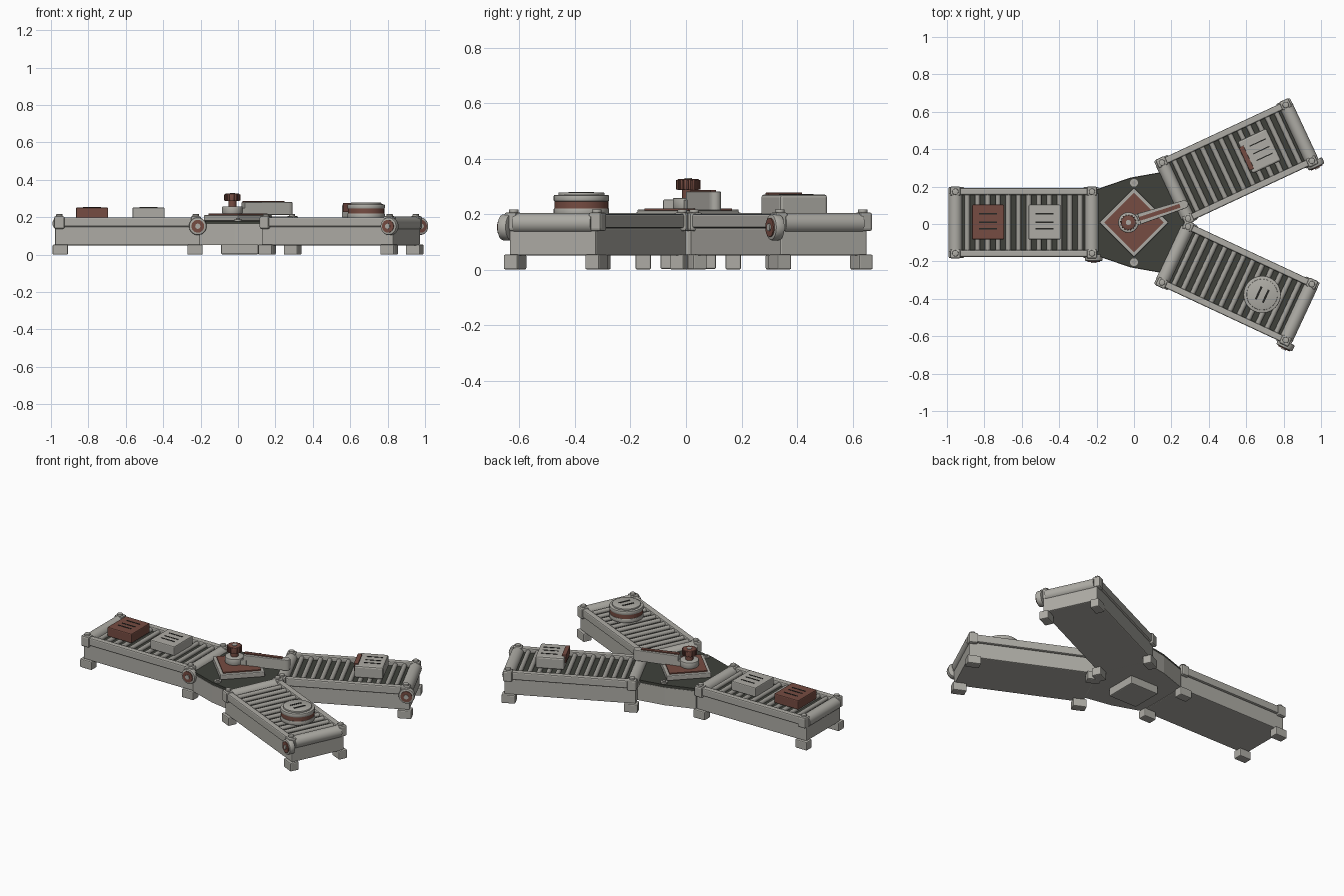
import bpy, bmesh, math
from mathutils import Matrix, Vector

if "Cube" in bpy.data.objects:
    bpy.data.objects.remove(bpy.data.objects["Cube"])


def material(name, rgb):
    m = bpy.data.materials.new(name)
    m.diffuse_color = (*rgb, 1)
    m.use_nodes = True
    m.node_tree.nodes["Principled BSDF"].inputs["Base Color"].default_value = m.diffuse_color
    return m


LIGHT = material("light_grey", (0.42, 0.41, 0.375))
ROLLER = material("roller_grey", (0.36, 0.35, 0.32))
DARK = material("dark_olive", (0.05, 0.053, 0.043))
RUST = material("rust_brown", (0.18, 0.072, 0.054))
BLACK = material("slot_black", (0.02, 0.02, 0.018))
I = Matrix.Identity(4)


def finish(name, bm, mat, m, bevel=0, smooth=False):
    if bevel:
        bmesh.ops.bevel(bm, geom=bm.edges[:], offset=bevel, segments=2,
                        affect='EDGES', profile=0.5)
    bmesh.ops.recalc_face_normals(bm, faces=bm.faces)
    mesh = bpy.data.meshes.new(name)
    bm.to_mesh(mesh)
    bm.free()
    ob = bpy.data.objects.new(name, mesh)
    bpy.context.collection.objects.link(ob)
    ob.matrix_world = m
    mesh.materials.append(mat)
    if smooth:
        bpy.ops.object.select_all(action='DESELECT')
        ob.select_set(True)
        bpy.context.view_layer.objects.active = ob
        bpy.ops.object.shade_smooth_by_angle(angle=math.radians(35))
    return ob


def box(name, loc, size, mat, m=I, bevel=0.0):
    bm = bmesh.new()
    bmesh.ops.create_cube(bm, size=1, matrix=Matrix.Translation(loc) @ Matrix.Diagonal((*size, 1)))
    return finish(name, bm, mat, m, bevel)


def cyl(name, loc, r, depth, mat, m=I, axis='Z', seg=32, bevel=0, r2=None):
    bm = bmesh.new()
    turn = Matrix.Rotation(math.pi / 2, 4, 'X') if axis == 'Y' else I
    bmesh.ops.create_cone(bm, cap_ends=True, segments=seg, radius1=r, depth=depth,
                          radius2=r if r2 is None else r2, matrix=Matrix.Translation(loc) @ turn)
    if bevel:
        rim = [e for e in bm.edges if any(len(f.verts) > 4 for f in e.link_faces)]
        bmesh.ops.bevel(bm, geom=rim, offset=bevel, segments=2, affect='EDGES', profile=0.5)
    return finish(name, bm, mat, m, smooth=True)


def prism(name, pts, z0, z1, mat, m=I, bevel=0):
    bm = bmesh.new()
    f = bm.faces.new([bm.verts.new((x, y, z0)) for x, y in pts])
    r = bmesh.ops.extrude_face_region(bm, geom=[f])
    for v in r["geom"]:
        if isinstance(v, bmesh.types.BMVert):
            v.co.z = z1
    return finish(name, bm, mat, m, bevel)


def conveyor(tag, m):
    """One conveyor, running along local x, with its motor at +x, -y."""
    box(tag + "_body", (0, 0, 0.1), (0.775, 0.345, 0.1), LIGHT, m, 0.006)
    box(tag + "_bed", (0, 0, 0.16), (0.72, 0.31, 0.03), DARK, m)
    for s in (-1, 1):
        box(tag + "_rail", (0, s * 0.166, 0.175), (0.75, 0.036, 0.05), LIGHT, m, 0.007)
        cyl(tag + "_end_roller", (s * 0.365, 0, 0.167), 0.037, 0.31, LIGHT, m, 'Y')
        for t in (-1, 1):
            box(tag + "_corner_cap", (s * 0.365, t * 0.168, 0.172), (0.055, 0.05, 0.068), LIGHT, m, 0.009)
            cyl(tag + "_corner_bolt", (s * 0.365, t * 0.165, 0.21), 0.017, 0.014, LIGHT, m, seg=12, bevel=0.003)
            box(tag + "_foot", (s * 0.36, t * 0.162, 0.027), (0.082, 0.056, 0.054), LIGHT, m, 0.006)
    # rollers across the bed
    n = 12
    for i in range(n):
        x = -0.302 + 0.604 * i / (n - 1)
        cyl(tag + "_roller", (x, 0, 0.18), 0.014, 0.305, ROLLER, m, 'Y', 12)
    # drive motor
    x, z = 0.375, 0.152
    cyl(tag + "_motor_ring", (x, -0.188, z), 0.047, 0.036, LIGHT, m, 'Y', bevel=0.006)
    cyl(tag + "_motor_face", (x, -0.205, z), 0.034, 0.012, RUST, m, 'Y')
    cyl(tag + "_motor_hub", (x, -0.210, z), 0.014, 0.012, LIGHT, m, 'Y', 16)


def slots(tag, m, z, xs_ys, size):
    for x, y in xs_ys:
        box(tag + "_slot", (x, y, z), (*size, 0.004), BLACK, m)


YC = 0.008


def place(x, y, deg):
    return Matrix.Translation((x, y + YC, 0)) @ Matrix.Rotation(math.radians(deg), 4, 'Z')


conveyor("infeed", place(-0.59, 0, 0))
conveyor("back_branch", place(0.55, 0.325, 25))
conveyor("front_branch", place(0.55, -0.325, -25))

# junction between the three conveyors
half = [(-0.2, 0.178), (-0.02, 0.24), (0.16, 0.272), (0.25, 0.12), (0.285, 0.0)]
outline = half + [(x, -y) for x, y in half[-2::-1]]
J = place(0, 0, 0)
prism("junction_body", outline, 0.052, 0.165, LIGHT, J)
prism("junction_deck", [(x * 0.99, y * 0.99) for x, y in outline], 0.165, 0.181, DARK, J)
box("pedestal", (0.01, 0, 0.032), (0.2, 0.2, 0.06), LIGHT, J, 0.006)
for s in (-1, 1):
    cyl("deck_washer", (0, s * 0.212, 0.184), 0.021, 0.01, LIGHT, J, seg=20)
    cyl("deck_bolt", (0, s * 0.212, 0.191), 0.011, 0.01, ROLLER, J, seg=6)

# diamond turntable plate
diamond = [(1, 0), (0, 1), (-1, 0), (0, -1)]
prism("turn_plate", [(x * 0.185, y * 0.185) for x, y in diamond], 0.18, 0.212, LIGHT, J, 0.005)
prism("turn_inlay", [(x * 0.158, y * 0.158) for x, y in diamond], 0.21, 0.219, RUST, J)

# diverter paddle and its knob
P = place(-0.03, 0, 18)
tip = [(0.315 + 0.022 * math.cos(a), 0.022 * math.sin(a))
       for a in [math.radians(-90 + 30 * i) for i in range(7)]]
prism("paddle", [(0.06, 0.03), (0.06, -0.03)] + tip, 0.213, 0.281, LIGHT, P, 0.004)
prism("paddle_neck", [(0, -0.03), (0.08, -0.03), (0.08, 0.03), (0, 0.03)], 0.219, 0.25, LIGHT, P)
box("paddle_strip", (0.175, 0, 0.283), (0.23, 0.021, 0.008), RUST, P)
cyl("pivot_base", (0, 0, 0.238), 0.055, 0.04, LIGHT, P, bevel=0.005)
cyl("pivot_shaft", (0, 0, 0.272), 0.022, 0.035, RUST, P, seg=20)
cyl("knob", (0, 0, 0.306), 0.039, 0.04, RUST, P, bevel=0.004)
for i in range(16):
    a = math.tau * i / 16
    box("knob_rib", (0.039, 0, 0.306), (0.01, 0.007, 0.034), RUST, P @ Matrix.Rotation(a, 4, 'Z'))
cyl("knob_cap", (0, 0, 0.327), 0.014, 0.004, LIGHT, P, seg=20)

# two parcels on the infeed
for tag, x, mat in (("rust_parcel", -0.78, RUST), ("grey_parcel", -0.478, LIGHT)):
    m = place(x, 0.002, 0)
    box(tag, (0, 0, 0.222), (0.172, 0.186, 0.06), mat, m, 0.006)
    slots(tag, m, 0.252, [(0, 0.045), (0.0, 0), (0.0, -0.035)], (0.095, 0.007))

# tall parcel with an edge strip on the back branch
m = place(0.67, 0.382, 25)
box("tall_parcel", (0, 0, 0.232), (0.17, 0.19, 0.076), LIGHT, m, 0.01)
box("tall_parcel_strip", (-0.078, -0.005, 0.252), (0.026, 0.135, 0.05), RUST, m, 0.002)
slots("tall_parcel", m, 0.27, [(0.012, 0.045), (0.012, 0), (0.012, -0.04)], (0.095, 0.006))

# round canister on the front branch
m = place(0.685, -0.385, -25)
cyl("canister_base", (0, 0, 0.208), 0.1, 0.026, LIGHT, m, seg=40, bevel=0.004)
cyl("canister_band", (0, 0, 0.233), 0.097, 0.028, RUST, m, seg=40)
cyl("canister_lid", (0, 0, 0.257), 0.1, 0.024, LIGHT, m, seg=40, bevel=0.005)
cyl("canister_top", (0, 0, 0.272), 0.083, 0.012, LIGHT, m, seg=40, bevel=0.003)
slots("canister", m, 0.278, [(-0.02, 0), (0.022, 0)], (0.011, 0.075))
